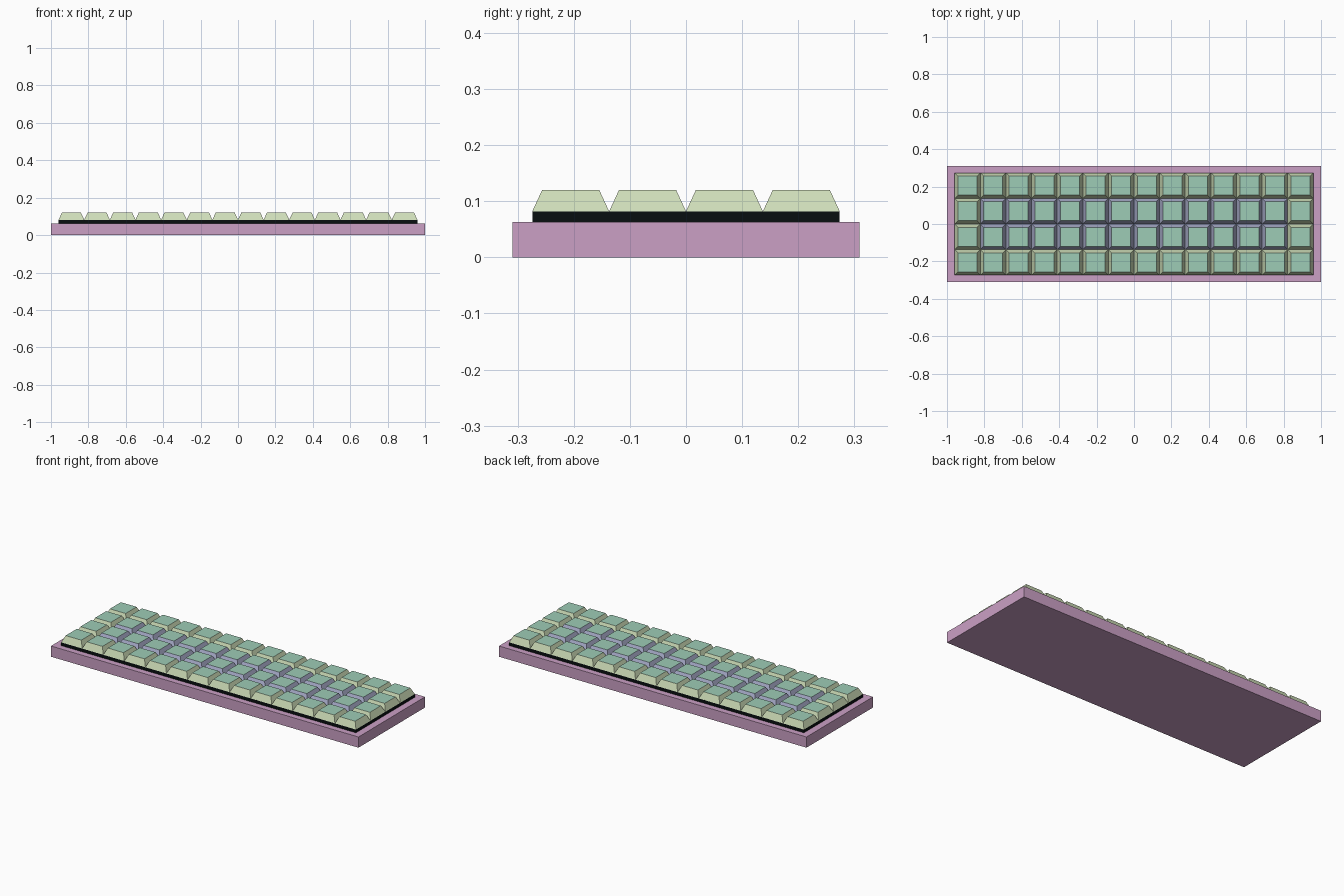
import bpy, bmesh

if "Cube" in bpy.data.objects:
    bpy.data.objects.remove(bpy.data.objects["Cube"])


def srgb(r, g, b):
    lin = [((c / 255 + 0.055) / 1.055) ** 2.4 if c > 10 else c / 255 / 12.92 for c in (r, g, b)]
    return (*lin, 1.0)


def material(name, rgb):
    m = bpy.data.materials.new(name)
    m.diffuse_color = srgb(*rgb)
    m.use_nodes = True
    m.node_tree.nodes["Principled BSDF"].inputs["Base Color"].default_value = m.diffuse_color
    return m


PINK = material("pink_case", (203, 160, 197))
BLACK = material("black_plate", (8, 14, 16))
TEAL = material("teal_key_top", (157, 204, 182))
YELLOW = material("pale_green_key_side", (206, 221, 184))
BLUE = material("lavender_key_side", (170, 174, 204))

COLS, ROWS, PITCH = 14, 4, 0.137
INSET, KEY_Z0, KEY_Z1 = 0.0175, 0.082, 0.12


def add_frustum(bm, cx, cy, hx, hy, z0, z1, inset=0.0, side=0, top=0):
    """Box whose top is inset on all four sides."""
    corners = ((-1, -1), (1, -1), (1, 1), (-1, 1))
    lo = [bm.verts.new((cx + sx * hx, cy + sy * hy, z0)) for sx, sy in corners]
    hi = [bm.verts.new((cx + sx * (hx - inset), cy + sy * (hy - inset), z1)) for sx, sy in corners]
    for i in range(4):
        j = (i + 1) % 4
        bm.faces.new((lo[i], lo[j], hi[j], hi[i])).material_index = side
    bm.faces.new(hi).material_index = top
    bm.faces.new(lo[::-1]).material_index = side


def finish(bm, name, mats):
    mesh = bpy.data.meshes.new(name)
    bm.to_mesh(mesh)
    bm.free()
    for m in mats:
        mesh.materials.append(m)
    ob = bpy.data.objects.new(name, mesh)
    bpy.context.collection.objects.link(ob)


# Case slab
bm = bmesh.new()
add_frustum(bm, 0, 0, 1.0, 0.309, 0, 0.063)
finish(bm, "case", [PINK])

# Switch plate under the keys
bm = bmesh.new()
add_frustum(bm, 0, 0, COLS * PITCH / 2, ROWS * PITCH / 2, 0.063, KEY_Z0)
finish(bm, "switch_plate", [BLACK])

# Keycaps: the border keys have pale green sides, the inner ones lavender
bm = bmesh.new()
for c in range(COLS):
    for r in range(ROWS):
        border = c in (0, COLS - 1) or r in (0, ROWS - 1)
        add_frustum(bm, (c - (COLS - 1) / 2) * PITCH, (r - (ROWS - 1) / 2) * PITCH,
                    PITCH / 2, PITCH / 2, KEY_Z0, KEY_Z1, INSET,
                    side=1 if border else 2, top=0)
finish(bm, "keycaps", [TEAL, YELLOW, BLUE])
